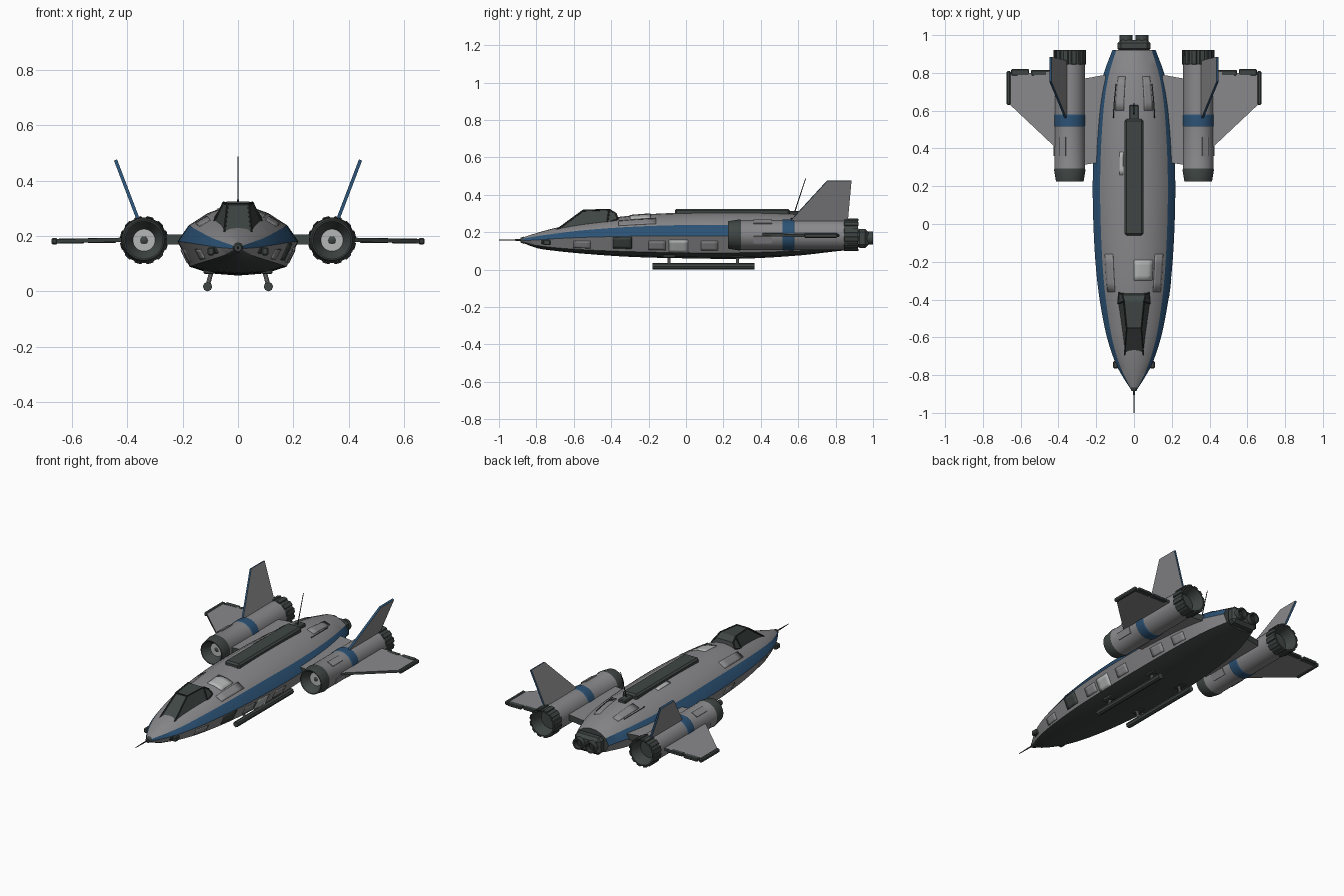
import bpy, bmesh, math
from mathutils import Vector, Matrix

cube = bpy.data.objects.get("Cube")
if cube:
    bpy.data.objects.remove(cube)


def material(name, r, g, b):
    m = bpy.data.materials.new(name)
    m.use_nodes = True
    m.diffuse_color = (r, g, b, 1)
    m.node_tree.nodes["Principled BSDF"].inputs["Base Color"].default_value = (r, g, b, 1)
    return m


GREY = material("hull grey", .25, .25, .26)
DARK = material("dark grey", .05, .062, .058)
BLUE = material("stripe blue", .025, .085, .18)
LIGHT = material("light grey", .46, .47, .47)
BLACK = material("frame black", .025, .03, .028)


def finish(name, bm, mats, mirror=False, smooth=True):
    bmesh.ops.recalc_face_normals(bm, faces=bm.faces)
    mesh = bpy.data.meshes.new(name)
    bm.to_mesh(mesh)
    bm.free()
    for m in mats:
        mesh.materials.append(m)
    ob = bpy.data.objects.new(name, mesh)
    bpy.context.collection.objects.link(ob)
    if smooth:
        bpy.ops.object.select_all(action='DESELECT')
        ob.select_set(True)
        bpy.context.view_layer.objects.active = ob
        bpy.ops.object.shade_smooth_by_angle(angle=math.radians(28))
    if mirror:
        ob.modifiers.new("mirror", 'MIRROR')
    return ob


def box(name, lo, hi, mat, mirror=False, bevel=0):
    bm = bmesh.new()
    bmesh.ops.create_cube(bm, size=1)
    for v in bm.verts:
        v.co = [l + (c + .5) * (h - l) for c, l, h in zip(v.co, lo, hi)]
    ob = finish(name, bm, [mat], mirror, False)
    if bevel:
        b = ob.modifiers.new("bevel", 'BEVEL')
        b.width, b.segments = bevel, 1
    return ob


def rod(name, a, b, r0, r1, mat, mirror=False, sides=10):
    a, b = Vector(a), Vector(b)
    bm = bmesh.new()
    turn = (b - a).to_track_quat('Z', 'Y').to_matrix().to_4x4()
    bmesh.ops.create_cone(bm, cap_ends=True, segments=sides, radius1=r0, radius2=r1,
                          depth=(b - a).length, matrix=Matrix.Translation((a + b) / 2) @ turn)
    return finish(name, bm, [mat], mirror, sides > 8)


def lathe(name, profile, x, z, mats, mirror=True, sides=32):
    # profile rows: position along y, radius, material of the following band
    bm = bmesh.new()
    rings = [[bm.verts.new((x + r * math.cos(t), y, z + r * math.sin(t)))
              for t in (math.tau * i / sides for i in range(sides))] for y, r, _ in profile]
    for (_, _, m), p, q in zip(profile, rings, rings[1:]):
        for i in range(sides):
            j = (i + 1) % sides
            bm.faces.new((p[i], p[j], q[j], q[i])).material_index = m
    bmesh.ops.remove_doubles(bm, verts=bm.verts, dist=1e-5)
    return finish(name, bm, mats, mirror)


def plate(name, outline, thick, mats, mirror=True):
    # Flat plate; its rim takes the second material
    pts = [Vector(p) for p in outline]
    n = (pts[1] - pts[0]).cross(pts[2] - pts[0]).normalized()
    bm = bmesh.new()
    face = bm.faces.new([bm.verts.new(p - n * thick / 2) for p in pts])
    new = bmesh.ops.extrude_face_region(bm, geom=[face])["geom"]
    bmesh.ops.translate(bm, vec=n * thick, verts=[v for v in new if isinstance(v, bmesh.types.BMVert)])
    bm.normal_update()
    for f in bm.faces:
        f.material_index = int(abs(f.normal.dot(n)) < .5)
    return finish(name, bm, mats, mirror, False)


# Hull stations: y, half width, top, stripe top, stripe bottom, belly edge, bottom
STATIONS = [(-.87, .02, .172, .165, .155, .15, .142), (-.8, .065, .195, .178, .158, .13, .115),
            (-.7, .112, .222, .192, .165, .117, .1), (-.55, .155, .252, .21, .172, .106, .085),
            (-.3, .195, .288, .228, .178, .096, .068), (0, .215, .305, .238, .18, .09, .06),
            (.3, .217, .308, .236, .18, .09, .058), (.6, .197, .298, .232, .18, .1, .075),
            (.78, .165, .275, .226, .178, .112, .095), (.92, .115, .245, .21, .17, .125, .11)]


def section(y):
    # Smooth interpolation of the stations, giving the half outline from top to bottom
    k = max(i for i in range(len(STATIONS) - 1) if i == 0 or STATIONS[i][0] <= y)
    a, b = STATIONS[k], STATIONS[k + 1]
    p, q = STATIONS[max(k - 1, 0)], STATIONS[min(k + 2, len(STATIONS) - 1)]
    h = b[0] - a[0]
    t = (y - a[0]) / h
    vals = []
    for c in range(1, 7):
        ma = h * (b[c] - p[c]) / (b[0] - p[0])
        mb = h * (q[c] - a[c]) / (q[0] - a[0])
        vals.append((2*t**3 - 3*t*t + 1) * a[c] + (t**3 - 2*t*t + t) * ma
                    + (3*t*t - 2*t**3) * b[c] + (t**3 - t*t) * mb)
    w, top, st, sb, edge, bot = vals
    up = top - st
    return [(0, top), (w * .25, st + up * .92), (w * .5, st + up * .64), (w * .82, st), (w, sb),
            (w * .8, edge), (w * .47, bot + (edge - bot) * .25), (0, bot)]


def on_hull(y, u, side=1):
    pts = section(y)
    i = min(int(u), len(pts) - 2)
    (x0, z0), (x1, z1) = pts[i], pts[i + 1]
    t = u - i
    return Vector((side * (x0 + (x1 - x0) * t), y, z0 + (z1 - z0) * t))


# Fuselage loft
bm = bmesh.new()
rings = []
for i in range(49):
    y = -.87 + 1.79 * i / 48
    half = section(y)
    loop = half + [(-x, z) for x, z in half[-2:0:-1]]
    rings.append([bm.verts.new((x, y, z)) for x, z in loop])
n = len(rings[0])
for p, q in zip(rings, rings[1:]):
    for i in range(n):
        j = (i + 1) % n
        f = bm.faces.new((p[i], p[j], q[j], q[i]))
        band = min(i, n - 1 - i)
        f.material_index = 1 if band == 3 else 2 if band > 4 else 0
for r in (rings[0], rings[-1]):
    bm.faces.new(r).material_index = 2
finish("fuselage", bm, [GREY, BLUE, DARK])


def panel(name, y0, y1, u0, u1, mat, sides=(1,)):
    # Thin plate lying on the hull
    for s in sides:
        bm = bmesh.new()
        grid = [[bm.verts.new(on_hull(y0 + (y1 - y0) * a / 4, u0 + (u1 - u0) * b / 4, s))
                 for b in range(5)] for a in range(5)]
        for a in range(4):
            for b in range(4):
                bm.faces.new((grid[a][b], grid[a + 1][b], grid[a + 1][b + 1], grid[a][b + 1]))
        ob = finish(name, bm, [mat])
        m = ob.modifiers.new("thickness", 'SOLIDIFY')
        m.thickness, m.offset = .008, 0


BOTH = (-1, 1)
panel("roof_patch", -.3, -.19, .02, 1.95, LIGHT)
panel("roof_strip", .26, .38, 1.05, 1.4, LIGHT, (-1,))
panel("side_patch", -.09, .01, 4.25, 5, LIGHT)
panel("side_vent", -.39, -.29, 4.05, 4.8, DARK)
panel("shoulder_hatch", -.36, -.16, 2.1, 2.75, GREY, BOTH)
panel("rear_hatch", .6, .78, 1.1, 2, GREY, BOTH)
panel("rear_slot", .56, .74, 2.1, 2.15, BLACK, BOTH)
for y in (-.6, -.2, .08, .38, .55):
    panel("lower_hatch", y, y + .09, 4.3, 4.85, GREY, BOTH)
panel("nose_vent", -.77, -.73, 4.05, 4.6, BLACK, BOTH)

# Nose probe and thrusters
rod("nose_cap", (0, -.885, .157), (0, -.865, .157), .013, .02, DARK, sides=12)
rod("nose_probe", (0, -1, .158), (0, -.87, .158), .002, .005, DARK)
box("nose_thruster", (.085, -.765, .13), (.11, -.725, .16), DARK, True, .005)

# Canopy: lower rim sunk in the hull, flat roof, sloped windscreen
base = [(.05, -.7, .205), (.085, -.42, .25), (.08, -.365, .27)]
roof = [(.038, -.55, .315), (.052, -.41, .32), (.06, -.375, .298)]
bm = bmesh.new()
rows = [[bm.verts.new((s * x, y, z)) for x, y, z in row] for row in (base, roof) for s in BOTH]
bl, br, tl, tr = rows
for i in range(2):
    for a, b in ((bl, tl), (tl, tr), (tr, br)):
        bm.faces.new((a[i], a[i + 1], b[i + 1], b[i]))
bm.faces.new((bl[0], br[0], tr[0], tl[0]))
bm.faces.new((bl[2], tl[2], tr[2], br[2]))
finish("canopy", bm, [DARK], smooth=False)
for i in range(3):
    rod("canopy_post", base[i], roof[i], .005, .005, BLACK, True, 6)
for row in (base, roof):
    for a, b in zip(row, row[1:]):
        rod("canopy_rail", a, b, .005, .005, BLACK, True, 6)
rod("canopy_brow", (-.038, -.55, .315), (.038, -.55, .315), .005, .005, BLACK, sides=6)

# Spine fairing and aerial
box("spine", (-.05, -.06, .285), (.05, .555, .325), DARK, bevel=.01)
box("aerial_base", (-.025, .55, .28), (.025, .63, .312), DARK, bevel=.005)
rod("aerial", (0, .58, .305), (0, .64, .488), .003, .002, BLACK)

# Tail block with twin small nozzles
box("tail_block", (-.088, .91, .115), (.088, .975, .218), DARK, bevel=.018)
lathe("tail_nozzle", [(.96, .036, 0), (1, .034, 0), (1, .026, 1), (.98, .018, 1), (.98, 0, 1)],
      .042, .168, [DARK, BLACK], sides=16)

# Engines
lathe("engine", [(.265, 0, 1), (.275, .014, 3), (.275, .04, 1), (.225, .068, 1), (.225, .073, 1),
                 (.285, .083, 1), (.295, .08, 0), (.515, .08, 2), (.52, .083, 2), (.575, .083, 2),
                 (.58, .08, 0), (.845, .08, 1), (.85, .083, 1), (.92, .08, 1), (.92, .073, 1),
                 (.85, .055, 1), (.85, 0, 1)], .34, .185, [GREY, DARK, BLUE, LIGHT])
for k in range(12):
    t = math.tau * (k + .5) / 12
    petal = box("nozzle_petal", (-.014, .845, .078), (.014, .922, .087), DARK, bevel=.003)
    petal.data.transform(Matrix.Translation((.34, 0, .185)) @ Matrix.Rotation(t, 4, 'Y'))
    petal.modifiers.new("mirror", 'MIRROR')
for t in (.5, 1.9, 4.2):
    hatch = box("engine_hatch", (-.02, .36, .076), (.02, .46, .083), GREY)
    hatch.data.transform(Matrix.Translation((.34, 0, .185)) @ Matrix.Rotation(t, 4, 'Y'))
    hatch.modifiers.new("mirror", 'MIRROR')

# Pylons, wings, flaps, wingtip pods and fins
plate("pylon", [(.15, .33, .187), (.29, .31, .187), (.29, .765, .187), (.15, .79, .187)], .036, [GREY, DARK])
plate("wing", [(.4, .39, .187), (.66, .635, .181), (.66, .79, .181), (.4, .81, .187)], .015, [GREY, DARK])
box("inner_flap", (.44, .785, .175), (.545, .815, .193), DARK, True, .004)
box("outer_flap", (.555, .785, .173), (.65, .82, .191), DARK, True, .004)
box("wingtip_pod", (.652, .63, .169), (.675, .81, .193), DARK, True, .006)
plate("fin", [(.36, .555, .257), (.443, .755, .475), (.443, .885, .475), (.36, .865, .257)], .012, [GREY, BLUE])

# Landing skids
rod("skid", (.11, -.18, .017), (.11, .365, .017), .017, .017, DARK, True, 8)
for y in (-.09, .275):
    rod("skid_strut", (.092, y, .085), (.11, y, .02), .008, .008, GREY, True)
    box("strut_bracket", (.085, y - .035, .062), (.125, y + .035, .088), DARK, True, .005)
